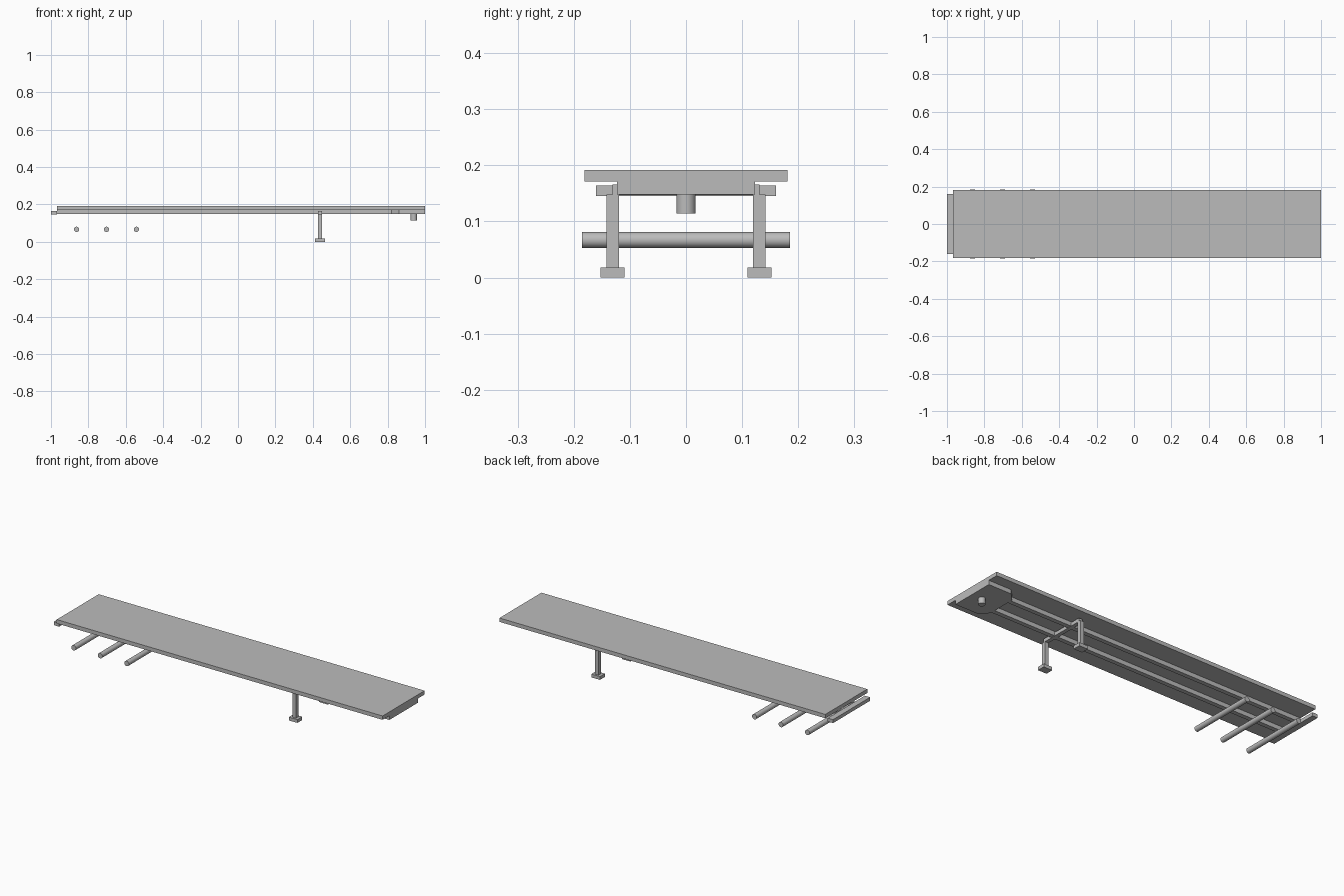
import bpy
import bmesh
from math import pi

cube = bpy.data.objects.get("Cube")
if cube:
    bpy.data.objects.remove(cube, do_unlink=True)

GREY = (0.5, 0.5, 0.5, 1)
grey = bpy.data.materials.new("plain grey")
grey.use_nodes = True
grey.diffuse_color = GREY
grey.node_tree.nodes["Principled BSDF"].inputs["Base Color"].default_value = GREY


def box(name, x, y, z):
    """Box from (min, max) ranges on each axis."""
    ranges = (x, y, z)
    bpy.ops.mesh.primitive_cube_add(size=1, location=[sum(r) / 2 for r in ranges])
    ob = bpy.context.object
    ob.name = name
    ob.scale = [r[1] - r[0] for r in ranges]
    bpy.ops.object.transform_apply(location=False, rotation=False, scale=True)
    ob.data.materials.append(grey)
    return ob


def rod(name, radius, length, location, rotation=(0, 0, 0)):
    bpy.ops.mesh.primitive_cylinder_add(vertices=32, radius=radius, depth=length,
                                        location=location, rotation=rotation)
    ob = bpy.context.object
    ob.name = name
    ob.data.materials.append(grey)
    bpy.ops.object.shade_smooth_by_angle()


def prism(name, outline, z0, z1):
    """Flat outline extruded upwards."""
    bm = bmesh.new()
    face = bm.faces.new([bm.verts.new((x, y, z0)) for x, y in outline])
    top = bmesh.ops.extrude_face_region(bm, geom=[face])["geom"]
    bmesh.ops.translate(bm, vec=(0, 0, z1 - z0),
                        verts=[v for v in top if isinstance(v, bmesh.types.BMVert)])
    bmesh.ops.recalc_face_normals(bm, faces=bm.faces)
    mesh = bpy.data.meshes.new(name)
    bm.to_mesh(mesh)
    bm.free()
    mesh.materials.append(grey)
    bpy.context.collection.objects.link(bpy.data.objects.new(name, mesh))


# Load bed and rear bumper
box("deck", (-0.968, 1), (-0.181, 0.181), (0.171, 0.192))
box("rear_bumper", (-1, -0.968), (-0.16, 0.16), (0.145, 0.164))

# Coupling plate with tapered rear corners, and its pin
half = [(1, 0.123), (0.862, 0.123), (0.82, 0.08)]
prism("coupling_plate", half + [(x, -y) for x, y in reversed(half)], 0.148, 0.171)
rod("coupling_pin", 0.017, 0.035, (0.94, 0, 0.132))

# Long chassis rails and support legs on both sides
for side, s in (("left", 1), ("right", -1)):
    def span(a, b):
        return tuple(sorted((s * a, s * b)))

    box(side + "_chassis_rail", (-0.968, 0.84), span(0.048, 0.072), (0.148, 0.171))
    box(side + "_support_leg", (0.429, 0.45), span(0.119, 0.142), (0.017, 0.148))
    box(side + "_support_foot", (0.413, 0.465), span(0.11, 0.152), (0, 0.018))

# Beam joining the legs
box("leg_crossbeam", (0.429, 0.45), (-0.131, 0.131), (0.147, 0.166))

# Axles
for i, x in enumerate((-0.863, -0.703, -0.543)):
    rod("axle_%d" % (i + 1), 0.014, 0.371, (x, 0, 0.067), (pi / 2, 0, 0))
